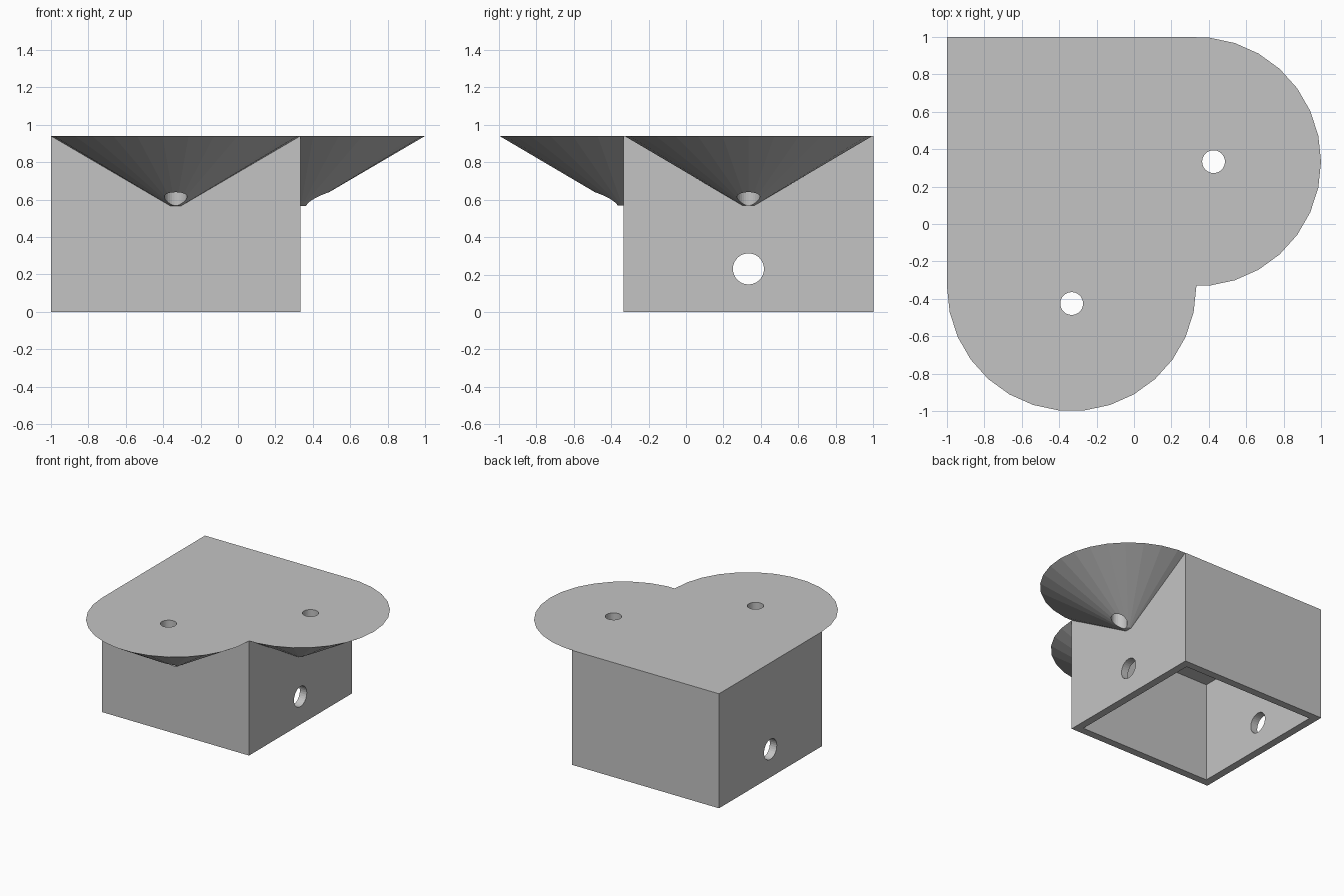
import bpy
from math import radians
from mathutils import Matrix

if "Cube" in bpy.data.objects:
    bpy.data.objects.remove(bpy.data.objects["Cube"], do_unlink=True)

HALF = 2 / 3          # half width of the square housing
MID = 1 / 3           # housing centre is (-MID, MID)
TOP = 0.94
WALL = 0.063
CEILING = 0.825

grey = bpy.data.materials.new("light grey")
grey.use_nodes = True
grey.diffuse_color = (0.55, 0.55, 0.55, 1)
grey.node_tree.nodes["Principled BSDF"].inputs["Base Color"].default_value = grey.diffuse_color


def block(name, half, z0, z1):
    """Square block around the housing axis."""
    bpy.ops.mesh.primitive_cube_add(size=2)
    ob = bpy.context.object
    ob.name = name
    ob.data.transform(Matrix.Translation((-MID, MID, (z0 + z1) / 2))
                      @ Matrix.Diagonal((half, half, (z1 - z0) / 2, 1)))
    return ob


def frustum(name, centre, r_low, r_high, depth, axis="Z", sides=30):
    """Round part with one corner of its outline pointing along +x."""
    bpy.ops.mesh.primitive_cone_add(vertices=sides, radius1=r_low, radius2=r_high, depth=depth)
    ob = bpy.context.object
    ob.name = name
    turn = Matrix.Rotation(radians(90), 4, "Y" if axis == "X" else "Z")
    ob.data.transform(Matrix.Translation(centre) @ turn)
    return ob


def combine(target, tool, operation):
    """Apply a boolean and remove the tool."""
    tool.hide_render = True
    mod = target.modifiers.new(operation.lower(), "BOOLEAN")
    mod.operation = operation
    mod.solver = "EXACT"
    mod.object = tool
    bpy.ops.object.select_all(action="DESELECT")
    bpy.context.view_layer.objects.active = target
    target.select_set(True)
    bpy.ops.object.modifier_apply(modifier=mod.name)
    bpy.data.objects.remove(tool, do_unlink=True)


# Housing with a conical bracket growing out of the front and the +x wall
body = block("housing_with_brackets", HALF, 0, TOP)
LOW = 0.567
for x, y in ((MID, MID), (-MID, -MID)):
    cone = frustum("bracket", (x, y, (LOW + TOP) / 2), 0.03, HALF, TOP - LOW)
    combine(body, cone, "UNION")

# Cavity open at the bottom
combine(body, block("cavity", HALF - WALL, -0.2, CEILING), "DIFFERENCE")

# Vertical screw holes through both brackets
for x, y in ((MID + 0.092, MID), (-MID, -MID - 0.092)):
    combine(body, frustum("screw_hole", (x, y, 0.8), 0.061, 0.061, 1), "DIFFERENCE")

# Cross hole through both side walls
combine(body, frustum("cross_hole", (-MID, MID, 0.23), 0.083, 0.083, 2, "X"), "DIFFERENCE")

body.data.materials.clear()
body.data.materials.append(grey)
for face in body.data.polygons:
    face.material_index = 0
    face.use_smooth = False
